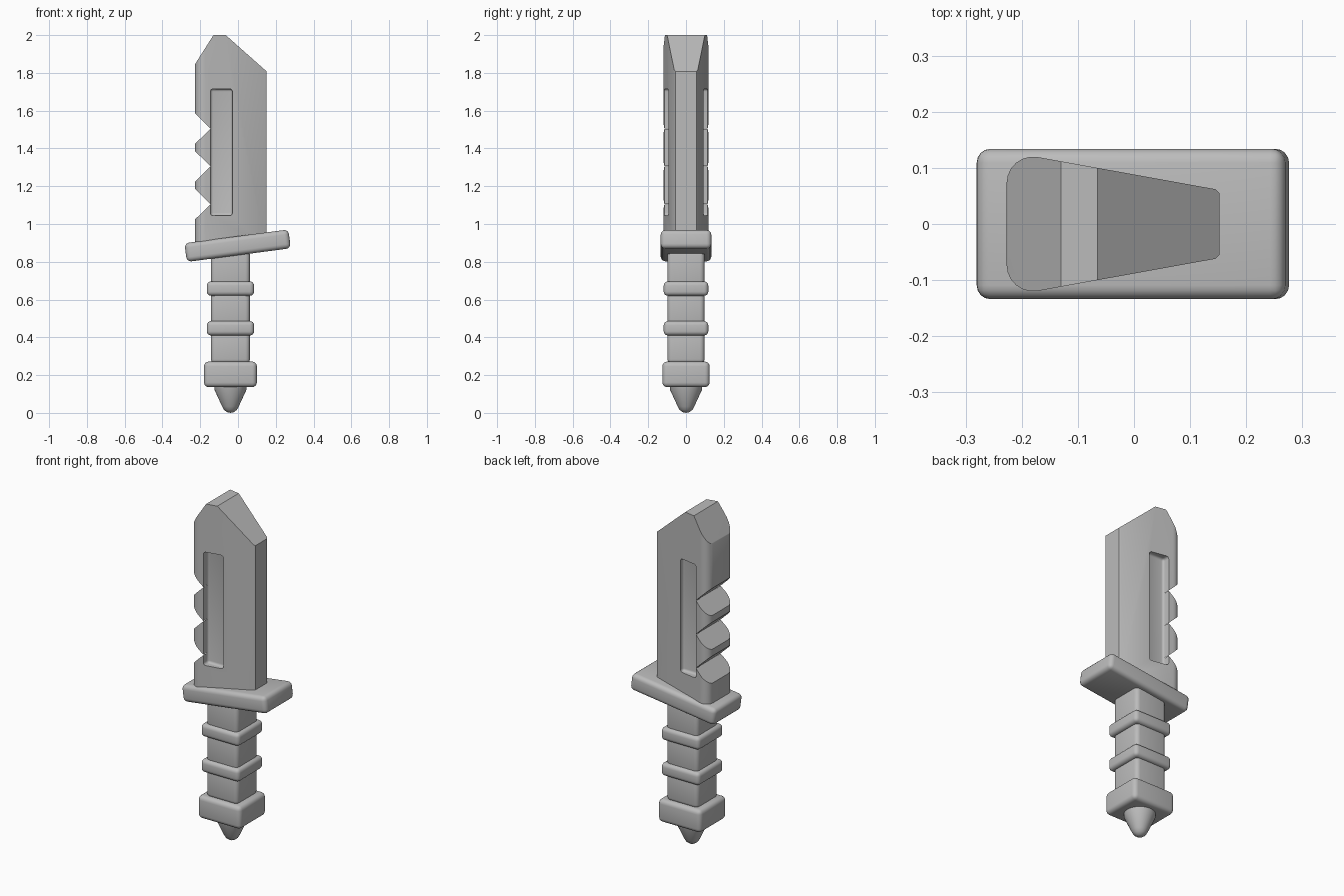
import bpy, bmesh, math
from mathutils import Vector

cube = bpy.data.objects.get("Cube")
if cube:
    bpy.data.objects.remove(cube, do_unlink=True)

GREY = (0.5, 0.5, 0.5, 1)
grey = bpy.data.materials.new("plain grey")
grey.use_nodes = True
grey.diffuse_color = GREY
grey.node_tree.nodes["Principled BSDF"].inputs["Base Color"].default_value = GREY


def finish(name, bm):
    bmesh.ops.recalc_face_normals(bm, faces=bm.faces)
    mesh = bpy.data.meshes.new(name)
    bm.to_mesh(mesh)
    bm.free()
    obj = bpy.data.objects.new(name, mesh)
    bpy.context.collection.objects.link(obj)
    mesh.materials.append(grey)
    return obj


def smooth(obj):
    bpy.ops.object.select_all(action='DESELECT')
    obj.select_set(True)
    bpy.context.view_layer.objects.active = obj
    bpy.ops.object.shade_smooth_by_angle(angle=math.radians(35))


def prism(name, points, offset):
    """Extrude a closed outline along an offset."""
    bm = bmesh.new()
    face = bm.faces.new([bm.verts.new(p) for p in points])
    new = bmesh.ops.extrude_face_region(bm, geom=[face])["geom"]
    bmesh.ops.translate(bm, vec=Vector(offset),
                        verts=[v for v in new if isinstance(v, bmesh.types.BMVert)])
    return finish(name, bm)


def rounded_box(name, center, size, radius, tilt=0):
    bm = bmesh.new()
    bmesh.ops.create_cube(bm, size=1)
    bmesh.ops.scale(bm, vec=Vector(size), verts=bm.verts)
    bmesh.ops.bevel(bm, geom=bm.edges[:], offset=radius, segments=4,
                    profile=0.5, affect='EDGES')
    obj = finish(name, bm)
    obj.location = center
    obj.rotation_euler.y = -math.radians(tilt)
    smooth(obj)
    return obj


def boolean(obj, cutter, operation):
    mod = obj.modifiers.new(operation.title(), 'BOOLEAN')
    mod.operation = operation
    mod.solver = 'EXACT'
    mod.object = cutter
    cutter.hide_render = True
    cutter.hide_set(True)
    bpy.context.view_layer.update()
    bpy.context.view_layer.objects.active = obj
    bpy.ops.object.modifier_apply(modifier=mod.name)
    bpy.data.objects.remove(cutter, do_unlink=True)


# Blade: wedge cross-section with a rounded thick back
half = [(0.152, 0.055), (0.145, 0.062)]
for i in range(7):
    a = math.radians(80 + i * 100 / 6)
    half.append((-0.18 + 0.047 * math.cos(a), 0.073 + 0.047 * math.sin(a)))
section = half + [(x, -y) for x, y in reversed(half)]
blade = prism("blade", [(x, y, 0.86) for x, y in section], (0, 0, 1.2))

# Side outline with clipped tip and saw teeth
BACK, ROOT = -0.24, -0.145
outline = [(0.2, 0.88), (0.2, 1.765), (-0.065, 2.0), (-0.13, 2.0),
           (-0.225, 1.85), (BACK, 1.82)]
for z in (1.505, 1.305, 1.105):
    outline += [(BACK, z + 0.093), (ROOT, z), (BACK, z - 0.093)]
outline.append((BACK, 0.88))
shape = prism("blade_outline", [(x, -0.3, z) for x, z in outline], (0, 0.6, 0))
boolean(blade, shape, 'INTERSECT')

# Long pocket on each side of the blade
for side in (-1, 1):
    pocket = rounded_box("pocket_cutter", (-0.088, side * 0.17, 1.38),
                         (0.116, 0.2, 0.67), 0.014)
    boolean(blade, pocket, 'DIFFERENCE')
smooth(blade)

# Tilted guard
rounded_box("guard", (-0.002, 0, 0.885), (0.555, 0.268, 0.1), 0.025, tilt=7.5)

# Grip segments, rings and pommel
GRIP_X = -0.04
for i, (low, high) in enumerate([(0.26, 0.43), (0.465, 0.64), (0.67, 0.86)]):
    rounded_box(f"grip_segment_{i + 1}", (GRIP_X, 0, (low + high) / 2),
                (0.206, 0.196, high - low), 0.024)
rounded_box("grip_core", (GRIP_X, 0, 0.55), (0.18, 0.17, 0.66), 0.02)
for i, z in enumerate((0.448, 0.658)):
    rounded_box(f"grip_ring_{i + 1}", (GRIP_X, 0, z), (0.25, 0.236, 0.076), 0.022)
rounded_box("pommel", (GRIP_X, 0, 0.204), (0.28, 0.25, 0.135), 0.025)

# Rounded cone at the bottom
bm = bmesh.new()
profile = [(0, 0.004), (0.018, 0.008), (0.034, 0.02), (0.044, 0.038),
           (0.084, 0.125), (0.088, 0.16), (0, 0.16)]
verts = [bm.verts.new((r, 0, z)) for r, z in profile]
edges = [bm.edges.new(pair) for pair in zip(verts, verts[1:])]
bmesh.ops.spin(bm, geom=verts + edges, cent=(0, 0, 0), axis=(0, 0, 1),
               angle=math.tau, steps=32, use_merge=True)
bmesh.ops.remove_doubles(bm, verts=bm.verts, dist=0.0005)
bmesh.ops.translate(bm, vec=(GRIP_X, 0, -0.004), verts=bm.verts)
smooth(finish("end_cone", bm))
